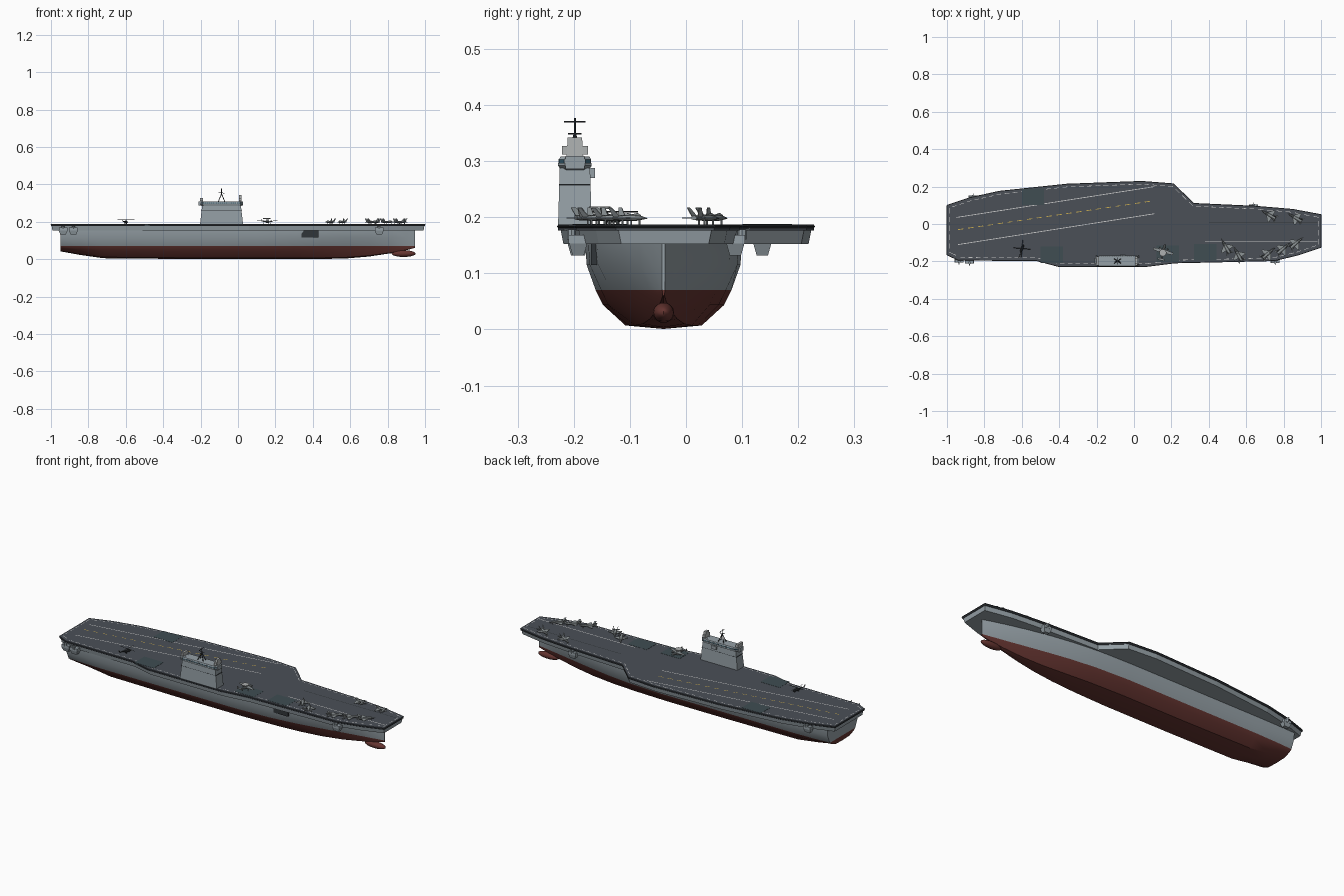
import bpy, bmesh
from math import sin, cos, pi, radians, atan2, hypot
from mathutils import Matrix, Vector

if "Cube" in bpy.data.objects:
    bpy.data.objects.remove(bpy.data.objects["Cube"])


def material(name, r, g, b):
    m = bpy.data.materials.new(name)
    m.diffuse_color = (r, g, b, 1)
    m.use_nodes = True
    m.node_tree.nodes["Principled BSDF"].inputs["Base Color"].default_value = m.diffuse_color
    return m


GREY = material("hull_grey", 0.30, 0.35, 0.38)
RED = material("antifouling_red", 0.13, 0.035, 0.03)
DECK = material("deck_dark", 0.07, 0.08, 0.095)
LIFT = material("lift_dark", 0.05, 0.075, 0.085)
EDGE = material("edge_dark", 0.03, 0.035, 0.04)
WHITE = material("marking_white", 0.6, 0.6, 0.58)
YELLOW = material("marking_yellow", 0.6, 0.42, 0.08)
GLASS = material("window_glass", 0.03, 0.09, 0.13)
PALE = material("mast_grey", 0.42, 0.44, 0.44)
PLANE = material("aircraft_grey", 0.27, 0.30, 0.31)


def loft(bm, rings):
    """Skin equal-sized rings of points and cap both ends."""
    vs = [[bm.verts.new(p) for p in r] for r in rings]
    n = len(vs[0])
    for a, b in zip(vs, vs[1:]):
        for i in range(n):
            bm.faces.new((a[i], a[(i + 1) % n], b[(i + 1) % n], b[i]))
    bm.faces.new(vs[0])
    bm.faces.new(vs[-1])


def finish(bm, name, *mats):
    bmesh.ops.recalc_face_normals(bm, faces=bm.faces[:])
    me = bpy.data.meshes.new(name)
    bm.to_mesh(me)
    bm.free()
    for m in mats:
        me.materials.append(m)
    ob = bpy.data.objects.new(name, me)
    bpy.context.collection.objects.link(ob)
    return ob


def solid(name, rings, mat):
    bm = bmesh.new()
    loft(bm, rings)
    return finish(bm, name, mat)


def rect(x, y, sx, sy, z):
    return [(x + a * sx / 2, y + b * sy / 2, z) for a, b in ((-1, -1), (1, -1), (1, 1), (-1, 1))]


def box(name, x, y, z0, z1, sx, sy, mat, top=1.0):
    return solid(name, [rect(x, y, sx, sy, z0), rect(x, y, sx * top, sy * top, z1)], mat)


def bar(bm, a, b, r, n=6):
    a, b = Vector(a), Vector(b)
    q = (b - a).to_track_quat('Z', 'Y')
    loft(bm, [[c + q @ Vector((r * cos(2 * pi * i / n), r * sin(2 * pi * i / n), 0))
               for i in range(n)] for c in (a, b)])


def stripe(bm, a, b, w, z):
    d = hypot(b[0] - a[0], b[1] - a[1])
    nx, ny = -(b[1] - a[1]) / d * w / 2, (b[0] - a[0]) / d * w / 2
    bm.faces.new([bm.verts.new((p[0] + s * nx, p[1] + s * ny, z))
                  for p, s in ((a, -1), (b, -1), (b, 1), (a, 1))])


def smooth(ob, angle=30):
    bpy.ops.object.select_all(action='DESELECT')
    ob.select_set(True)
    bpy.context.view_layer.objects.active = ob
    bpy.ops.object.shade_smooth_by_angle(angle=radians(angle))


# Hull: stations of (x, keel height, upper width, lower width)
CY, WL = -0.04, 0.07
stations = [(-0.95, .042, .97, .92), (-0.84, .022, .99, .97), (-0.72, .005, 1, 1), (-0.3, .001, 1, 1),
            (0.1, .001, 1, 1), (0.3, .001, .96, .9), (0.45, .001, .85, .74), (0.58, .004, .70, .54),
            (0.7, .014, .52, .35), (0.82, .032, .30, .17), (0.9, .048, .13, .07), (0.945, .06, .02, .02)]
lower = [(0.068, .09), (0.108, .62), (0.121, 1)]
upper = [(0.137, .115), (0.14, .155)]
rings = []
for x, k, u, l in stations:
    half = [(w * (l + (u - l) * .3 * t), k + (WL - k) * t) for w, t in lower]
    half += [(w * u, z) for w, z in upper]
    rings.append([(x, CY, k)] + [(x, CY + y, z) for y, z in half] + [(x, CY - y, z) for y, z in half[::-1]])
bm = bmesh.new()
loft(bm, rings)
bmesh.ops.bisect_plane(bm, geom=bm.verts[:] + bm.edges[:] + bm.faces[:],
                       plane_co=(0, 0, WL), plane_no=(0, 0, 1), dist=1e-5)
for f in bm.faces:
    f.material_index = int(f.calc_center_median().z < WL)
smooth(finish(bm, "hull", GREY, RED), 25)

# Bow bulb
bm = bmesh.new()
bmesh.ops.create_uvsphere(bm, u_segments=16, v_segments=10, radius=1,
                          matrix=Matrix.Translation((0.885, CY, 0.03)) @ Matrix.Diagonal((.065, .019, .018, 1)))
smooth(finish(bm, "bow_bulb", RED), 60)

# Flight deck and the gallery level beneath it
outline = [(-1, -.165), (-.94, -.193), (-.52, -.196), (-.40, -.228), (.06, -.228), (.22, -.208), (.4, -.204),
           (.75, -.196), (.88, -.165), (1, -.125), (1, .05), (.85, .078), (.65, .095), (.32, .11), (.21, .215),
           (.04, .228), (-.36, .213), (-.72, .175), (-.88, .14), (-1, .1)]


def deck_ring(s, z):
    return [(x * (1 - s), y - (s * 1.2 if y > 0 else -s * 1.2), z) for x, y in outline]


solid("flight_deck", [deck_ring(0, .176), deck_ring(0, .187)], DECK)
solid("gallery_deck", [deck_ring(.008, .152), deck_ring(.004, .176)], GREY)
bm = bmesh.new()
for r in (0, .006):
    pts = deck_ring(r, .1835 if r == 0 else .188)
    for a, b in zip(pts, pts[1:] + pts[:1]):
        if r == 0:
            bar(bm, a, b, .0022, 4)
edge = finish(bm, "deck_edge_coaming", EDGE)

# Deck markings: angled runway, bow catapult lines, dashed edge line
bm = bmesh.new()
Z = .1876
for a, b in (((-.95, .035), (.11, .2)), ((-.94, -.11), (.11, .055)), ((.38, -.095), (.98, -.095))):
    stripe(bm, a, b, .004, Z)
pts = deck_ring(.012, 0)
for a, b in zip(pts, pts[1:] + pts[:1]):
    n = max(1, int(hypot(a[0] - b[0], a[1] - b[1]) / .04))
    for i in range(n):
        p, q = [(a[0] + (b[0] - a[0]) * t, a[1] + (b[1] - a[1]) * t) for t in (i / n, (i + .6) / n)]
        stripe(bm, p, q, .003, Z)
finish(bm, "white_markings", WHITE)
bm = bmesh.new()
for i in range(20):
    p, q = [(-.94 + 1.05 * t, -.03 + .155 * t) for t in (i / 20, (i + .55) / 20)]
    stripe(bm, p, q, .004, Z)
finish(bm, "runway_centre_dashes", YELLOW)
bm = bmesh.new()
stripe(bm, (.4, .01), (.98, .01), .004, Z)
finish(bm, "catapult_track", EDGE)
for x, y in ((-.54, .145), (-.44, -.165), (.18, -.158), (.38, -.15)):
    box("aircraft_lift", x, y, .18, .1878, .12, .088, LIFT)

# Side opening and gun sponsons below the deck edge
box("hangar_door", .385, -.155, .115, .152, .09, .028, EDGE)
for x, y in ((-.935, -.19), (-.88, -.195), (.755, -.192), (-.86, .136), (.64, .088)):
    box("sponson", x, y, .132, .153, .03, .02, GREY, 1.6)
    box("sponson_platform", x, y, .153, .168, .046, .034, GREY)
    s = 1 if y > 0 else -1
    bm = bmesh.new()
    bar(bm, (x, y + s * .012, .16), (x, y + s * .012, .178), .008, 8)
    bar(bm, (x, y + s * .012, .175), (x, y + s * .026, .179), .002)
    finish(bm, "deck_gun", GREY)

# Island with bridge, radar houses and mast
IY = -.198
box("island", -.088, IY, .187, .288, .23, .06, GREY, .9)
box("island_ledge", -.088, IY, .257, .259, .219, .056, EDGE)


def octo(x, sx, sy, z):
    c = .012
    return [(x + a * (sx / 2 - p), IY + b * (sy / 2 - q), z) for a, b, p, q in
            ((-1, -1, c, 0), (1, -1, c, 0), (1, -1, 0, c), (1, 1, 0, c),
             (1, 1, c, 0), (-1, 1, c, 0), (-1, 1, 0, c), (-1, -1, 0, c))]


solid("bridge", [octo(-.088, .212, .05, .284), octo(-.088, .226, .06, .292), octo(-.088, .226, .06, .307),
                 octo(-.088, .216, .052, .310)][:2] + [octo(-.088, .226, .06, .297)], GREY)
solid("bridge_roof", [octo(-.088, .226, .057, .303), octo(-.088, .22, .052, .308)], GREY)
bm = bmesh.new()
loft(bm, [octo(-.088, .222, .056, .296), octo(-.088, .222, .056, .304)])
finish(bm, "bridge_windows", GLASS)
bm = bmesh.new()
for i in range(19):
    loft(bm, [rect(-.178 + i * .01, IY, .003, .058, z) for z in (.296, .304)])
for i in range(5):
    loft(bm, [rect(-.088, IY - .018 + i * .009, .225, .002, z) for z in (.296, .304)])
finish(bm, "window_frames", GREY)
box("island_balcony", -.06, -.168, .27, .288, .03, .012, GREY)
for x, z in ((.012, .342), (-.195, .328)):
    box("radar_house", x, IY, .308, z, .016, .03, PALE, .85)
    for s in (-1, 1):
        box("sensor_box", x, IY + s * .018, .312, .327, .014, .01, PALE)
    box("house_base", x, IY, .286, .309, .03, .034, GREY)
bm = bmesh.new()
for dx, dy in ((-.018, -.012), (.018, -.012), (-.018, .012), (.018, .012)):
    bar(bm, (-.088 + dx, IY + dy, .306), (-.088, IY, .35), .002)
bar(bm, (-.088, IY, .34), (-.088, IY, .377), .002)
bar(bm, (-.088, IY - .019, .37), (-.088, IY + .019, .37), .0015)
bar(bm, (-.088, IY - .012, .349), (-.088, IY + .012, .349), .0015)
bar(bm, (-.105, IY, .358), (-.071, IY, .352), .0015)
finish(bm, "mast", EDGE)


# Aircraft parts, nose toward +x, local z = 0 on the deck
def body(bm, secs, n=8):
    loft(bm, [[(x, w * cos(2 * pi * i / n), z + h * sin(2 * pi * i / n)) for i in range(n)] for x, w, h, z in secs])


def slab(bm, root0, root1, tip1, tip0, t=.0008):
    q = [Vector(p) for p in (root0, root1, tip1, tip0)]
    n = (q[1] - q[0]).cross(q[3] - q[0]).normalized() * t
    loft(bm, [[p - n for p in q], [p + n for p in q]])


def place(ob, x, y, heading):
    ob.location = (x, y, .187)
    ob.rotation_euler.z = radians(heading)


def wheels(bm, x0, x1, w):
    for x, y in ((x0, 0), (x1, w), (x1, -w)):
        bar(bm, (x, y, 0), (x, y, .01), .0018)


bm = bmesh.new()
body(bm, [(.048, .0005, .0005, .011), (.03, .004, .004, .012), (.012, .007, .006, .012),
          (-.02, .009, .005, .012), (-.042, .006, .004, .012)])
body(bm, [(.03, .001, .001, .016), (.02, .003, .004, .017), (.004, .001, .001, .017)], 6)
for s in (-1, 1):
    slab(bm, (.012, s * .006, .012), (-.022, s * .006, .012), (-.022, s * .034, .012), (-.012, s * .034, .012))
    slab(bm, (-.028, s * .006, .012), (-.042, s * .006, .012), (-.05, s * .02, .012), (-.042, s * .02, .012))
    slab(bm, (-.02, s * .006, .014), (-.038, s * .006, .014), (-.045, s * .012, .030), (-.036, s * .012, .030))
wheels(bm, .026, -.014, .006)
jet = finish(bm, "jet", PLANE)
place(jet, .72, .05, 150)
for x, y, h in ((.86, .035, 150), (.87, -.1, 40), (.8, -.13, 40), (.72, -.155, 40), (.49, -.12, 120), (.555, -.16, 120)):
    ob = jet.copy()
    bpy.context.collection.objects.link(ob)
    place(ob, x, y, h)

# Radar plane with disc
bm = bmesh.new()
body(bm, [(.042, .002, .002, .012), (.034, .006, .006, .013), (-.01, .006, .006, .013), (-.046, .001, .002, .016)])
for s in (-1, 1):
    slab(bm, (.016, s * .004, .017), (-.006, s * .004, .017), (-.002, s * .055, .018), (.01, s * .055, .018))
    slab(bm, (-.034, 0, .017), (-.045, 0, .017), (-.045, s * .02, .018), (-.036, s * .02, .018))
    slab(bm, (-.035, s * .018, .014), (-.045, s * .018, .014), (-.045, s * .018, .027), (-.038, s * .018, .027))
    bar(bm, (.024, s * .02, .015), (-.006, s * .02, .015), .0035, 8)
bar(bm, (-.004, 0, .018), (-.004, 0, .03), .003)
wheels(bm, .028, 0, .018)
place(finish(bm, "radar_plane", PLANE), .155, -.15, 75)
bm = bmesh.new()
bar(bm, (-.004, 0, .028), (-.004, 0, .032), .019, 20)
place(finish(bm, "radar_disc", PALE), .155, -.15, 75)

# Helicopter
bm = bmesh.new()
body(bm, [(.026, .002, .002, .01), (.016, .006, .007, .011), (-.008, .006, .007, .011),
          (-.018, .002, .003, .014), (-.046, .001, .0015, .015)])
slab(bm, (-.04, 0, .014), (-.046, 0, .014), (-.052, 0, .026), (-.047, 0, .026))
bar(bm, (.004, 0, .015), (.004, 0, .024), .002)
for i in range(2):
    a = radians(15 + 90 * i)
    bar(bm, (.004 - .046 * cos(a), -.046 * sin(a), .023), (.004 + .046 * cos(a), .046 * sin(a), .023), .0013, 4)
wheels(bm, .016, -.006, .006)
place(finish(bm, "helicopter", EDGE), -.6, -.135, 70)
